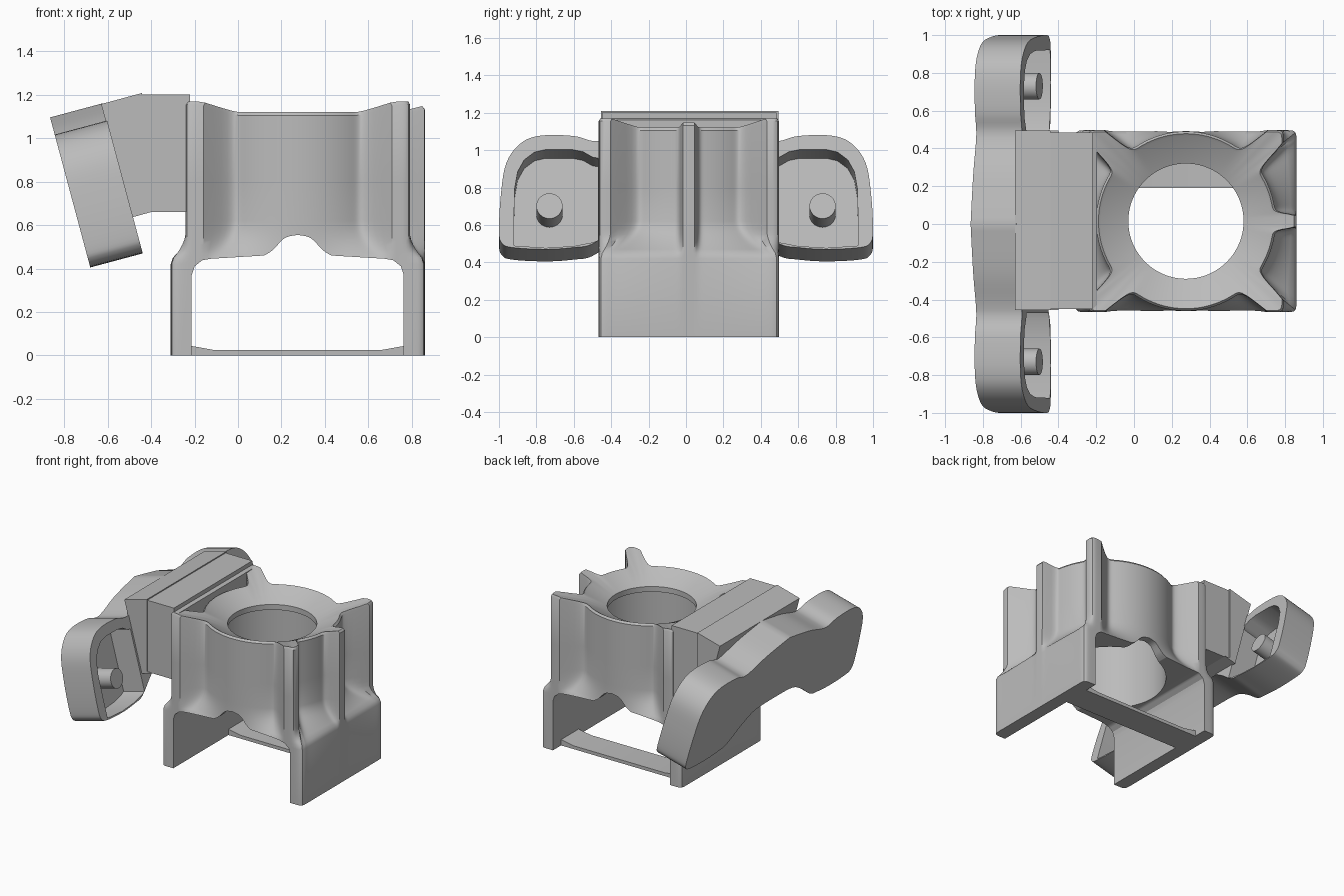
import bpy, bmesh, math
from mathutils import Vector

if "Cube" in bpy.data.objects:
    bpy.data.objects.remove(bpy.data.objects["Cube"])

grey = bpy.data.materials.new("mid_grey")
grey.diffuse_color = (0.5, 0.5, 0.5, 1)
grey.use_nodes = True
grey.node_tree.nodes["Principled BSDF"].inputs["Base Color"].default_value = grey.diffuse_color
CX, CY = 0.275, 0.015           # axis of the ring body


def finish(name, bm, smooth=True):
    bmesh.ops.recalc_face_normals(bm, faces=bm.faces)
    me = bpy.data.meshes.new(name)
    bm.to_mesh(me)
    bm.free()
    me.materials.append(grey)
    ob = bpy.data.objects.new(name, me)
    bpy.context.collection.objects.link(ob)
    if smooth:
        shade(ob)
    return ob


def shade(ob):
    bpy.ops.object.select_all(action='DESELECT')
    ob.select_set(True)
    bpy.context.view_layer.objects.active = ob
    bpy.ops.object.shade_smooth_by_angle(angle=math.radians(32))


def prism(name, pts, a, b, to3d, smooth=True):
    """Extrude a 2D profile from depth a to depth b."""
    bm = bmesh.new()
    lo = [bm.verts.new(to3d(p, a)) for p in pts]
    hi = [bm.verts.new(to3d(p, b)) for p in pts]
    bm.faces.new(lo)
    bm.faces.new(hi)
    n = len(pts)
    for i in range(n):
        j = (i + 1) % n
        bm.faces.new((lo[i], lo[j], hi[j], hi[i]))
    return finish(name, bm, smooth)


def cut(ob, cutter):
    cutter.hide_render = True
    m = ob.modifiers.new("cut", 'BOOLEAN')
    m.operation = 'DIFFERENCE'
    m.solver = 'EXACT'
    m.object = cutter
    bpy.context.view_layer.objects.active = ob
    bpy.ops.object.modifier_apply(modifier=m.name)
    bpy.data.objects.remove(cutter)
    shade(ob)


def spline(pts, steps=5):
    """Smooth open curve through the points."""
    out = []
    p = [pts[0]] + pts + [pts[-1]]
    for i in range(1, len(p) - 2):
        a, b, c, d = (Vector(q) for q in p[i - 1:i + 3])
        for k in range(steps):
            t = k / steps
            out.append(0.5 * (2 * b + (c - a) * t + (2 * a - 5 * b + 4 * c - d) * t * t
                              + (3 * b - a - 3 * c + d) * t ** 3))
    return out + [Vector(pts[-1])]


# ---- ring body: square foot that lofts into a ribbed cylinder ----
def box_r(a, hx, hy, p=44):
    return (abs(math.cos(a) / hx) ** p + abs(math.sin(a) / hy) ** p) ** (-1 / p)


def ribbed_r(a):
    corner = math.atan2(0.482, 0.517)
    fold = min(abs(a), math.pi - abs(a))             # angle folded into one quadrant
    width = 0.09 if fold > corner else 0.08
    bump = 0.45 * math.exp(-((fold - corner) / width) ** 2)
    post = min(box_r(a, 0.517, 0.482), 0.475 + bump)
    rib = min(0.585, 0.475 + 0.25 * math.exp(-(a / 0.065) ** 2))
    return max(post, rib)


N = 360
angles = [-math.pi + 2 * math.pi * i / N for i in range(N)]
rim = [ribbed_r(a) for a in angles]
foot = [box_r(a, 0.585, 0.482) for a in angles]
rings = []                                   # each ring: list of (radius, z)
for z in (0, 0.42, 0.45, 0.47, 0.49, 0.51, 0.53, 0.55, 0.58, 0.62, 0.8):
    ring = []
    for r, f in zip(rim, foot):
        top = 0.56 if r > 0.6 else 0.62      # the posts straighten sooner than the hollows
        k = max(0, min(1, (top - z) / (top - 0.44))) ** 1.7
        ring.append((r * (1 - k) + f * k, z))
    rings.append(ring)
rings.append([(r, min(1.17, 1.12 + 0.25 * (r - 0.475)) - 0.015) for r in rim])
rings.append([(r - 0.012, min(1.17, 1.12 + 0.25 * (r - 0.475))) for r in rim])
for r, z in ((0.45, 1.11), (0.305, 1.04), (0.305, 1.0), (0.42, 0.96), (0.42, 0)):
    rings.append([(r, z)] * N)
bm = bmesh.new()
rows = [[bm.verts.new((CX + r * math.cos(a), CY + r * math.sin(a), z))
         for a, (r, z) in zip(angles, ring)] for ring in rings]
for k, row in enumerate(rows):
    nxt = rows[(k + 1) % len(rows)]
    for i in range(N):
        j = (i + 1) % N
        bm.faces.new((row[i], row[j], nxt[j], nxt[i]))
body = finish("ring_body", bm)

# opening through the foot, with a raised arch in the middle
half = [(0.488, -0.1), (0.488, 0.37), (0.475, 0.41), (0.44, 0.438), (0.4, 0.445)] + \
    [tuple(v) for v in spline([(0.155, 0.46), (0.115, 0.485), (0.06, 0.54), (0, 0.555)])]
opening = half + [(-x, z) for x, z in half[-2::-1]]
cut(body, prism("opening_cutter", opening, -0.7, 0.7,
                lambda p, d: (CX + p[0], d, p[1])))

# ---- tie bar across the foot ----
bar = [(-0.25, 0), (0.8, 0), (0.8, 0.05), (0.755, 0.042), (0.66, 0.025),
       (-0.11, 0.025), (-0.205, 0.042), (-0.25, 0.05)]
prism("tie_bar", bar, 0.19, 0.40, lambda p, d: (p[0], d, p[1]))

# ---- mounting block and its tilted wedge ----
xz = lambda p, d: (p[0], d, p[1])
prism("mount_block", [(-0.46, 0.66), (-0.195, 0.66), (-0.195, 1.16), (-0.22, 1.17),
                      (-0.22, 1.2), (-0.46, 1.2)], -0.45, 0.485, xz, False)
prism("mount_wedge", [(-0.63, 1.157), (-0.442, 1.208), (-0.442, 0.665), (-0.40, 0.66),
                      (-0.49, 0.635)], -0.455, 0.495, xz, False)

# ---- tilted wing plate: (y, w) profile, t = depth from the back ----
TILT = math.radians(15)


def wing(p, t):
    c, s = math.cos(TILT), math.sin(TILT)
    return (-0.68 + t * c - p[1] * s, p[0], 0.405 + t * s + p[1] * c)


side = spline([(0, 0.715), (0.25, 0.665), (0.42, 0.61), (0.5, 0.6), (0.6, 0.627), (0.77, 0.63),
               (0.88, 0.59), (0.96, 0.48), (0.99, 0.3), (1.0, 0.1), (0.985, 0.035),
               (0.93, 0.01), (0.75, 0), (0.6, 0.01), (0.5, 0.03), (0.36, 0.13),
               (0.22, 0.2), (0, 0.21)])
outline = [tuple(v) for v in side] + [(-v[0], v[1]) for v in side[-2:0:-1]]
plate = prism("wing_plate", outline, 0, 0.25, wing)

# hollow in each end of the plate, and the pin standing in it
pocket = [(0.47, 0.05), (0.47, 0.505), (0.5, 0.51), (0.55, 0.54), (0.61, 0.552), (0.75, 0.552),
          (0.81, 0.538), (0.865, 0.495), (0.9, 0.43), (0.917, 0.33), (0.92, 0.1), (0.92, 0.02),
          (0.75, 0.008), (0.6, 0.018), (0.5, 0.038)]
for s, label in ((1, "back"), (-1, "front")):
    cut(plate, prism("pocket_cutter", [(s * y, w) for y, w in pocket], 0.07, 0.3, wing))
    pin = [(s * 0.73 + 0.07 * math.cos(k * math.pi / 16), 0.24 + 0.07 * math.sin(k * math.pi / 16))
           for k in range(32)]
    prism(label + "_pin", pin, 0.05, 0.25, wing)
